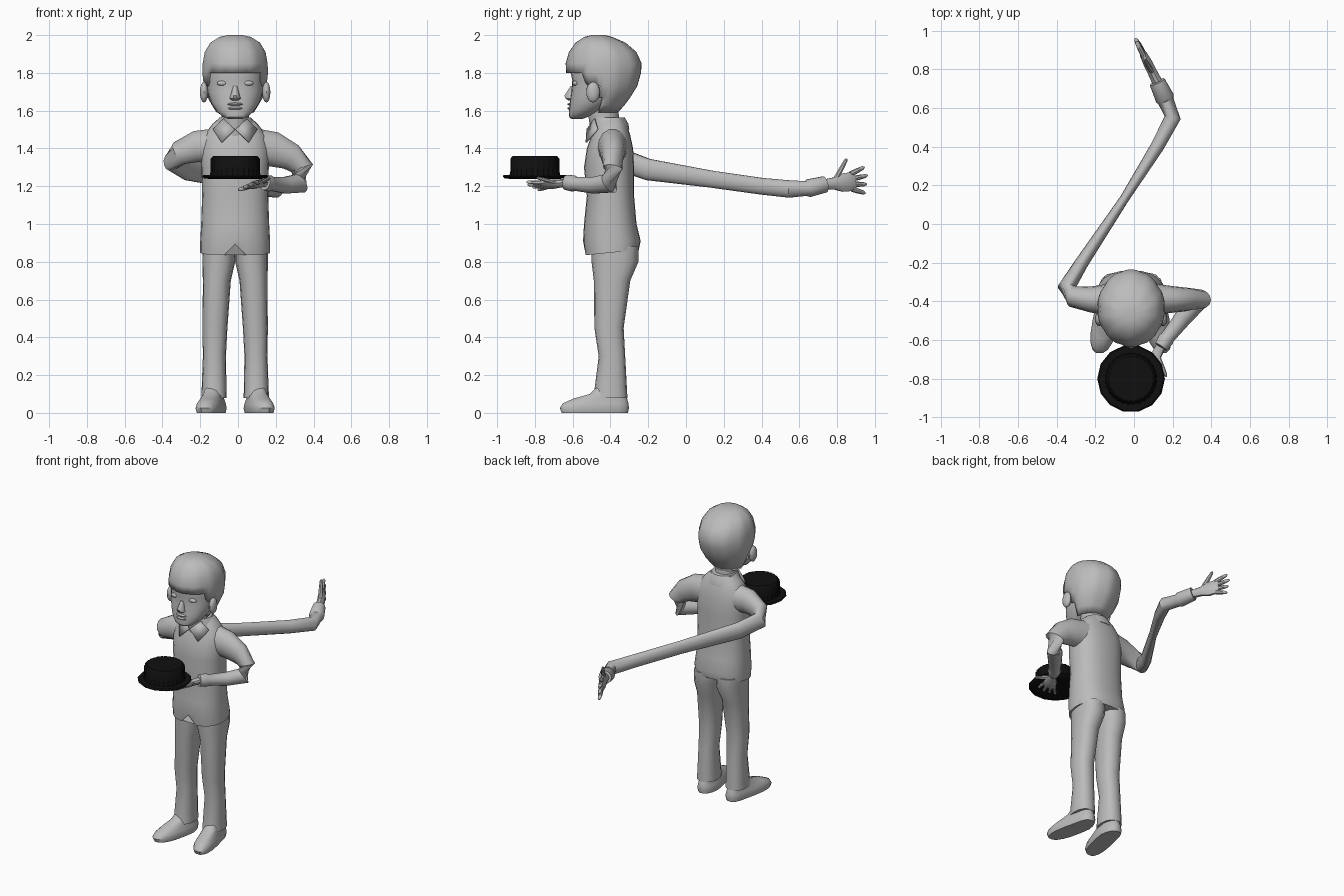
import bpy
import bmesh
from math import sin, cos, pi, radians, copysign
from mathutils import Vector

if "Cube" in bpy.data.objects:
    bpy.data.objects.remove(bpy.data.objects["Cube"])

MID = -0.015      # centre line of the body
UP = Vector((0, 0, 1))
BACK = Vector((0, 1, 0))
parts = []


def material(name, value):
    mat = bpy.data.materials.new(name)
    mat.use_nodes = True
    color = (value, value, value, 1)
    mat.diffuse_color = color
    mat.node_tree.nodes["Principled BSDF"].inputs["Base Color"].default_value = color
    return mat


grey = material("plain grey", 0.5)
black = material("black", 0.005)


def finish(name, bm, mat):
    bmesh.ops.recalc_face_normals(bm, faces=bm.faces[:])
    mesh = bpy.data.meshes.new(name)
    bm.to_mesh(mesh)
    bm.free()
    mesh.materials.append(mat)
    obj = bpy.data.objects.new(name, mesh)
    bpy.context.collection.objects.link(obj)
    parts.append(obj)
    return obj


def loft(rings, ref, axis=None, n=12, power=1.0, flute=0.0, step=2):
    """Skin elliptical rings (centre, width, height) and cap both ends."""
    bm = bmesh.new()
    loops = []
    for i, (c, rx, ry) in enumerate(rings):
        before = rings[max(i - 1, 0)][0]
        after = rings[min(i + 1, len(rings) - 1)][0]
        t = axis or (after - before).normalized()
        s = ref.cross(t).normalized()
        v = t.cross(s)
        loop = []
        for j in range(n):
            a = 2 * pi * j / n
            k = 1 - flute if j % step == 0 else 1
            ca = copysign(abs(cos(a)) ** power, cos(a))
            sa = copysign(abs(sin(a)) ** power, sin(a))
            loop.append(bm.verts.new(c + s * ca * rx * k + v * sa * ry * k))
        loops.append(loop)
    for lo, hi in zip(loops, loops[1:]):
        for j in range(n):
            k = (j + 1) % n
            bm.faces.new((lo[j], lo[k], hi[k], hi[j]))
    bm.faces.new(loops[0][::-1])
    bm.faces.new(loops[-1])
    return bm


def column(rows, side=0, **options):
    """Upright loft; rows are z, front y, back y, half width, offset from centre."""
    rings = []
    for z, front, back, rx, *offset in rows:
        x = MID + side * (offset[0] if offset else 0)
        rings.append((Vector((x, (front + back) / 2, z)), rx, (back - front) / 2))
    return loft(rings, BACK, UP, **options)


def limb(name, rows):
    rings = [(Vector(r[:3]), r[3], r[4]) for r in rows]
    finish(name, loft(rings, UP, n=14), grey)


def ball(name, center, size, segments=14):
    bm = bmesh.new()
    bmesh.ops.create_uvsphere(bm, u_segments=segments, v_segments=8, radius=1)
    for v in bm.verts:
        v.co = Vector(center) + Vector(a * b for a, b in zip(v.co, size))
    finish(name, bm, grey)


def hand(name, wrist, forward, thumb, scale):
    """Palm with four spread fingers and a thumb."""
    o, f = Vector(wrist), Vector(forward).normalized()
    t = Vector(thumb)
    t = (t - f * t.dot(f)).normalized()

    def place(along, across):
        return o + (f * along + t * across) * scale

    palm = [(place(d, 0), th * scale, w * scale) for d, th, w in (
        (-0.03, 0.024, 0.026), (0.02, 0.022, 0.03), (0.06, 0.022, 0.045),
        (0.11, 0.018, 0.047), (0.13, 0.012, 0.042))]
    finish(name + "_palm", loft(palm, t, f, n=10), grey)
    tips = [((0.11, w), (0.2 - abs(w - 0.01) * 0.5, w * 1.7)) for w in (-0.036, -0.012, 0.012, 0.036)]
    tips.append(((0.03, 0.02), (0.1, 0.11)))
    for i, (root, tip) in enumerate(tips):
        a, b = place(*root), place(*tip)
        rings = [(a.lerp(b, u), r * scale, r * scale) for u, r in (
            (0, 0.013), (0.5, 0.012), (0.9, 0.009), (1, 0.004))]
        finish(f"{name}_{'thumb' if i == 4 else 'finger'}_{i}", loft(rings, f.cross(t), n=8), grey)


# Shirt body with a notched, slightly tilted hem
bm = column([
    (0.835, -0.535, -0.25, 0.185), (0.91, -0.545, -0.24, 0.185), (1.0, -0.54, -0.262, 0.18),
    (1.15, -0.525, -0.275, 0.175), (1.3, -0.54, -0.275, 0.178), (1.4, -0.525, -0.28, 0.182),
    (1.47, -0.5, -0.295, 0.165), (1.53, -0.475, -0.315, 0.12), (1.56, -0.46, -0.33, 0.085)], n=24, power=0.85)
for v in bm.verts:
    if v.co.z < 0.85:
        v.co.z += (v.co.y + 0.53) * 0.1
        if v.co.y < -0.5 and abs(v.co.x - MID) < 0.01:
            v.co.z = 0.895
finish("shirt_body", bm, grey)

# Neck and collar
finish("neck", column([(1.45, -0.5, -0.33, 0.08), (1.56, -0.515, -0.355, 0.072),
                       (1.66, -0.52, -0.36, 0.075)], n=16), grey)
bm = column([(1.5, -0.5, -0.3, 0.125), (1.53, -0.5, -0.305, 0.108), (1.565, -0.5, -0.325, 0.083)], n=20)
finish("collar_band", bm, grey)
for side, word in ((1, "left"), (-1, "right")):
    bm = bmesh.new()
    flap = [(0.0, -0.52, 1.5), (0.07, -0.525, 1.43), (0.115, -0.465, 1.5), (0.06, -0.48, 1.555)]
    bm.faces.new([bm.verts.new((MID + side * x, y, z)) for x, y, z in flap])
    obj = finish(word + "_collar_flap", bm, grey)
    obj.modifiers.new("thickness", "SOLIDIFY").thickness = 0.008

    # Trouser leg
    finish(word + "_trouser_leg", column([
        (0.08, -0.49, -0.31, 0.067, 0.112), (0.3, -0.462, -0.322, 0.061, 0.11),
        (0.45, -0.485, -0.33, 0.066, 0.107), (0.7, -0.488, -0.295, 0.074, 0.097),
        (0.8, -0.5, -0.252, 0.087, 0.087), (0.88, -0.5, -0.252, 0.088, 0.085)],
        side, n=16, power=0.85), grey)

    # Shoe, turned outwards towards the toe
    bm = column([
        (0, -0.66, -0.305, 0.064, 0.11), (0.025, -0.67, -0.3, 0.07, 0.11),
        (0.05, -0.655, -0.302, 0.064, 0.11), (0.075, -0.6, -0.31, 0.054, 0.11),
        (0.1, -0.51, -0.32, 0.05, 0.11), (0.14, -0.47, -0.33, 0.045, 0.11)], side, n=18, power=0.8)
    for v in bm.verts:
        v.co.x += side * max(-0.4 - v.co.y, 0) * 0.2
    finish(word + "_shoe", bm, grey)

    # Ear and eye
    ball(word + "_ear", (MID + side * 0.165, -0.492, 1.698), (0.022, 0.036, 0.055))
    ball(word + "_eye", (MID + side * 0.068, -0.585, 1.745), (0.03, 0.016, 0.014))

# Head, nose and lips
finish("head", column([
    (1.555, -0.605, -0.55, 0.035), (1.567, -0.618, -0.52, 0.065), (1.595, -0.62, -0.46, 0.098),
    (1.64, -0.615, -0.39, 0.127), (1.7, -0.608, -0.33, 0.148), (1.76, -0.602, -0.3, 0.153),
    (1.82, -0.615, -0.28, 0.157), (1.9, -0.59, -0.3, 0.14), (1.95, -0.54, -0.36, 0.1)],
    n=24, power=0.9), grey)
finish("nose", column([(1.655, -0.625, -0.58, 0.02), (1.665, -0.64, -0.58, 0.03), (1.68, -0.645, -0.58, 0.024),
                       (1.73, -0.612, -0.58, 0.012)], n=10), grey)
for name, z in (("upper_lip", 1.634), ("lower_lip", 1.612)):
    ball(name, (MID, -0.606, z), (0.042, 0.022, 0.009))

# Bowl-cut hair with the face opening removed
bm = column([
    (1.59, -0.57, -0.36, 0.1), (1.63, -0.58, -0.325, 0.125), (1.67, -0.59, -0.295, 0.148),
    (1.73, -0.6, -0.258, 0.168), (1.8, -0.635, -0.238, 0.176), (1.85, -0.637, -0.235, 0.174),
    (1.91, -0.62, -0.262, 0.163), (1.96, -0.585, -0.32, 0.133), (1.99, -0.54, -0.39, 0.085),
    (2.0, -0.5, -0.43, 0.04)], n=40, flute=0.025, step=4)
gone = [f for f in bm.faces
        for c in [f.calc_center_median()]
        if (c.z < 1.79 and c.y < -0.53) or (c.z < 1.72 and c.y < -0.45)]
bmesh.ops.delete(bm, geom=gone, context="FACES")
hair = finish("hair", bm, grey)
hair.modifiers.new("thickness", "SOLIDIFY").thickness = 0.025

# Bent left sleeve and hand under the plate
limb("left_sleeve", [
    (0.08, -0.39, 1.41, 0.085, 0.1), (0.19, -0.39, 1.395, 0.07, 0.095), (0.28, -0.39, 1.355, 0.06, 0.075),
    (0.34, -0.388, 1.295, 0.05, 0.062), (0.325, -0.405, 1.215, 0.05, 0.058), (0.25, -0.49, 1.205, 0.045, 0.045),
    (0.175, -0.585, 1.213, 0.037, 0.038), (0.165, -0.597, 1.215, 0.042, 0.044), (0.14, -0.635, 1.22, 0.036, 0.04)])
hand("left_hand", (0.125, -0.66, 1.215), (-0.45, -0.9, -0.08), (0.8, -0.4, 0.35), 0.95)

# Right sleeve stretched far behind, with an open hand
limb("right_sleeve", [
    (-0.11, -0.39, 1.41, 0.085, 0.1), (-0.22, -0.39, 1.41, 0.068, 0.085), (-0.31, -0.375, 1.375, 0.058, 0.065),
    (-0.35, -0.33, 1.335, 0.045, 0.06), (-0.27, -0.2, 1.288, 0.035, 0.058), (-0.05, 0.13, 1.238, 0.024, 0.046),
    (0.12, 0.4, 1.2, 0.035, 0.045), (0.2, 0.55, 1.185, 0.042, 0.047), (0.165, 0.635, 1.188, 0.042, 0.04),
    (0.16, 0.65, 1.19, 0.05, 0.048), (0.12, 0.735, 1.21, 0.042, 0.044)])
hand("right_hand", (0.105, 0.765, 1.212), (-0.45, 0.9, 0.1), (0, -0.1, 1), 1.12)

# Plate and fluted cake
def round_part(name, rows, **options):
    discs = [(z, -0.8 - r, -0.8 + r, r) for z, r in rows]
    finish(name, column(discs, **options), black)


round_part("plate", [(1.237, 0.12), (1.242, 0.165), (1.252, 0.175), (1.26, 0.168)], n=14)
round_part("cake", [(1.255, 0.136), (1.28, 0.131), (1.345, 0.131), (1.36, 0.118)], n=56, flute=0.04)

# Smooth shading with sharp creases kept
bpy.ops.object.select_all(action="DESELECT")
for obj in parts:
    obj.select_set(True)
bpy.context.view_layer.objects.active = parts[0]
bpy.ops.object.shade_smooth_by_angle(angle=radians(40))
